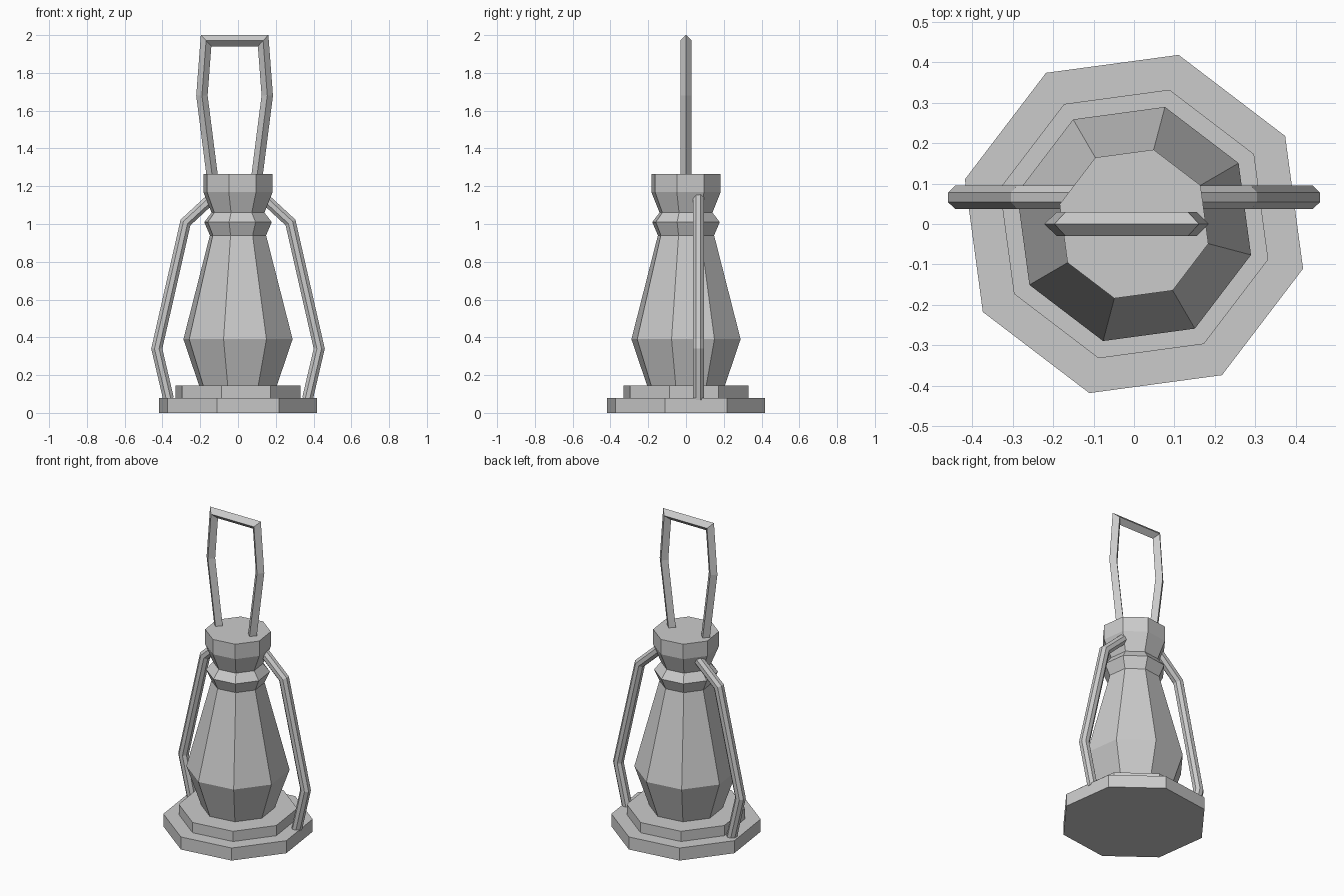
import bpy, bmesh
from math import cos, sin, pi, radians
from mathutils import Vector

cube = bpy.data.objects.get("Cube")
if cube:
    bpy.data.objects.remove(cube)

# One grey metal for the whole lantern
metal = bpy.data.materials.new("grey_metal")
metal.use_nodes = True
GREY = (0.6, 0.6, 0.6, 1)
metal.diffuse_color = GREY
metal.node_tree.nodes["Principled BSDF"].inputs["Base Color"].default_value = GREY

SIDES = 8
TURN = radians(30.2)


def loft(name, rings, closed=False):
    """Skin equal-sized rings of points; cap the ends if the loft is open."""
    bm = bmesh.new()
    loops = [[bm.verts.new(p) for p in ring] for ring in rings]
    pairs = list(zip(loops, loops[1:]))
    for a, b in pairs:
        for i in range(len(a)):
            j = (i + 1) % len(a)
            bm.faces.new((a[i], a[j], b[j], b[i]))
    bm.faces.new(loops[0][::-1])
    bm.faces.new(loops[-1])
    bmesh.ops.recalc_face_normals(bm, faces=bm.faces)
    mesh = bpy.data.meshes.new(name)
    bm.to_mesh(mesh)
    bm.free()
    mesh.materials.append(metal)
    obj = bpy.data.objects.new(name, mesh)
    bpy.context.collection.objects.link(obj)
    return obj


def turned(name, profile):
    """Eight-sided turned part from (radius, height) pairs."""
    angles = [TURN + 2 * pi * i / SIDES for i in range(SIDES)]
    return loft(name, [[(r * cos(a), r * sin(a), z) for a in angles] for r, z in profile])


def rod(name, path, y, radius, sides, phase):
    """Mitred rod following (x, z) points in a plane of constant y."""
    pts = [Vector(p) for p in path]
    rings = []
    for i, p in enumerate(pts):
        before = (p - pts[i - 1]).normalized() if i else None
        after = (pts[i + 1] - p).normalized() if i < len(pts) - 1 else None
        before, after = before or after, after or before
        along = (before + after).normalized()
        side = Vector((-along.y, along.x)) / along.dot(after)
        ring = []
        for k in range(sides):
            a = phase + 2 * pi * k / sides
            q = p + side * radius * cos(a)
            ring.append((q.x, y + radius * sin(a), q.y))
        rings.append(ring)
    return loft(name, rings)


# Stepped base
turned("base_plate", [(0.432, 0), (0.432, 0.08)])
turned("base_step", [(0.343, 0.08), (0.343, 0.145)])

# Body, collar and flared cap
turned("lantern_body", [(0.213, 0.145), (0.299, 0.39), (0.154, 0.94),
                        (0.185, 1.01), (0.145, 1.06), (0.19, 1.17), (0.19, 1.265)])

# Carrying handle on top
mid = -0.018
half = [(0.118, 1.25), (0.173, 1.68), (0.151, 1.971)]
path = [(mid - x, z) for x, z in half] + [(mid + x, z) for x, z in reversed(half)]
rod("carrying_handle", path, 0, 0.03, 4, 0)

# Side rods joining the base to the cap
side_path = [(0.368, 0.075), (0.43, 0.34), (0.278, 1.008), (0.13, 1.145)]
for name, s in (("left_side_rod", 1), ("right_side_rod", -1)):
    rod(name, [(s * x, z) for x, z in side_path], 0.066, 0.031, 8, pi / 8)
